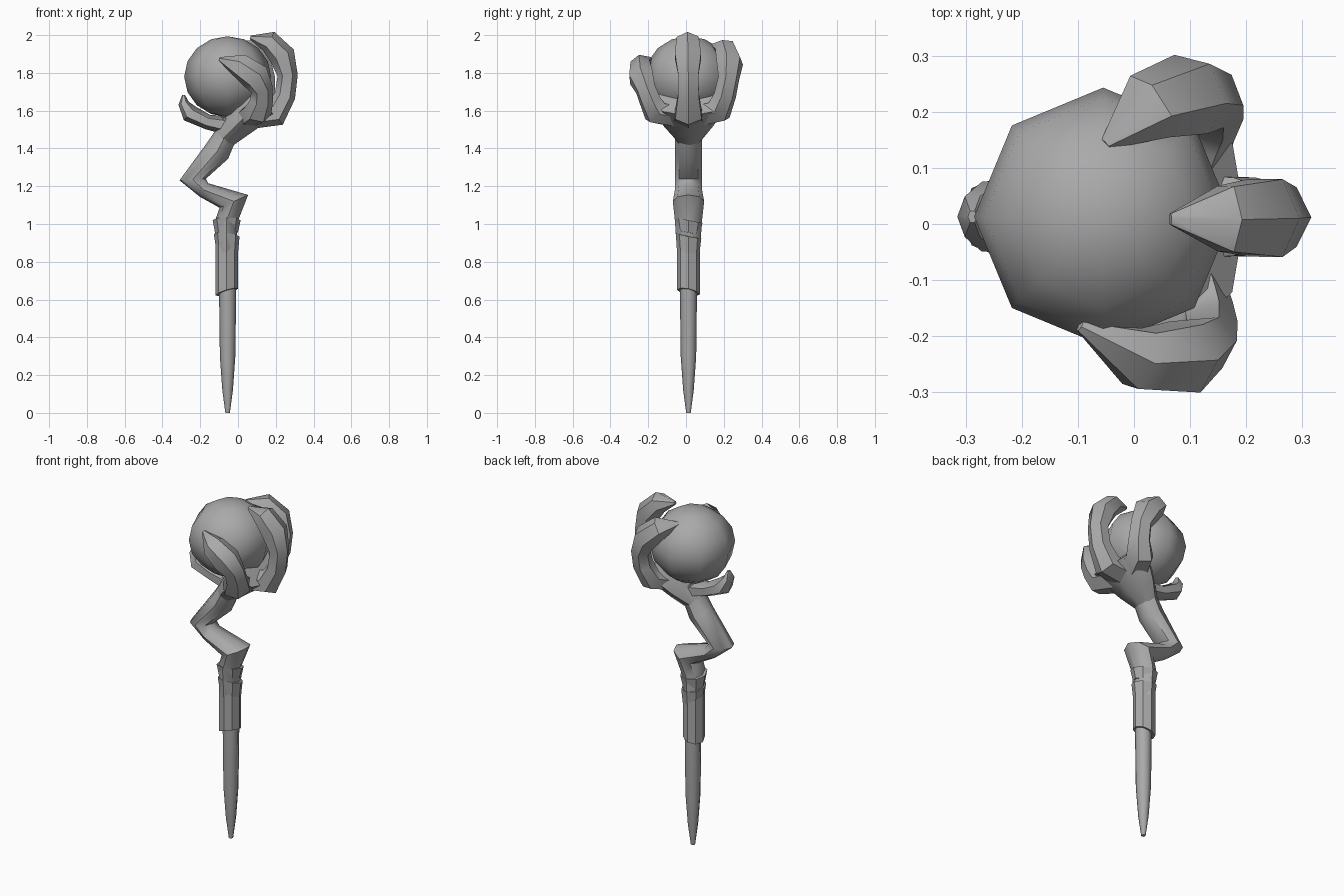
import bpy, bmesh, math
from mathutils import Vector

if "Cube" in bpy.data.objects:
    bpy.data.objects.remove(bpy.data.objects["Cube"])

GREY = (0.4, 0.4, 0.4, 1)
stone = bpy.data.materials.new("stone grey")
stone.use_nodes = True
stone.diffuse_color = GREY
stone.node_tree.nodes["Principled BSDF"].inputs["Base Color"].default_value = GREY

AXIS_Y = 0.013
ORB_CENTRE = Vector((-0.055, AXIS_Y, 1.78))


def finish(name, bm, sharp_angle):
    """Turn the bmesh into a shaded object with the shared material."""
    bmesh.ops.recalc_face_normals(bm, faces=bm.faces)
    mesh = bpy.data.meshes.new(name)
    bm.to_mesh(mesh)
    bm.free()
    mesh.materials.append(stone)
    part = bpy.data.objects.new(name, mesh)
    bpy.context.collection.objects.link(part)
    bpy.ops.object.select_all(action='DESELECT')
    part.select_set(True)
    bpy.context.view_layer.objects.active = part
    bpy.ops.object.shade_smooth_by_angle(angle=math.radians(sharp_angle))


def in_plane(x, z):
    """Point in the vertical plane through the staff axis."""
    return Vector((x, AXIS_Y, z))


def flat_side(point, tangent):
    """Side direction for parts that bend only in the staff plane."""
    return Vector((0, 1, 0))


def orb_side(point, tangent):
    """Side direction for parts that wrap around the orb."""
    return tangent.cross(point - ORB_CENTRE)


def tube(name, rings, sides, side_of):
    """Loft mitred rings (centre, depth radius, side radius) along a path."""
    bm = bmesh.new()
    centres = [ring[0] for ring in rings]
    loops = []
    for i, (centre, depth, width) in enumerate(rings):
        tangent = Vector()
        if i > 0:
            tangent += (centre - centres[i - 1]).normalized()
        if i < len(rings) - 1:
            tangent += (centres[i + 1] - centre).normalized()
        tangent.normalize()
        side = side_of(centre, tangent).normalized()
        outward = side.cross(tangent)
        loop = []
        for k in range(sides):
            turn = math.tau * k / sides
            offset = outward * depth * math.cos(turn) + side * width * math.sin(turn)
            loop.append(bm.verts.new(centre + offset))
        loops.append(loop)
    for lower, upper in zip(loops, loops[1:]):
        for k in range(sides):
            n = (k + 1) % sides
            bm.faces.new((lower[k], lower[n], upper[n], upper[k]))
    bm.faces.new(loops[0])
    bm.faces.new(loops[-1])
    finish(name, bm, 45)


def band(name, bottom, top, flare, bottom_tilt, top_tilt):
    """Eight-sided sleeve, wider at the top by flare, with slanted rims."""
    bm = bmesh.new()
    radius = 0.06
    bmesh.ops.create_cone(bm, cap_ends=True, segments=8, depth=1,
                          radius1=radius, radius2=radius + flare)
    for v in bm.verts:
        height, tilt = (top, top_tilt) if v.co.z > 0 else (bottom, bottom_tilt)
        v.co.z = height + tilt * v.co.x - v.co.y / 5
        v.co += in_plane(-radius, 0)
    finish(name, bm, 30)


def claw(name, heading, sway, lift, reach):
    """Claw rising from the palm over the orb, swaying sideways to its tip."""
    rings = [(in_plane(0.04, 1.56), 0.06, 0.09)]
    steps = 5
    for i in range(steps + 1):
        s = i / steps
        azimuth = math.radians(heading + sway * s ** 3)
        elevation = math.radians(lift * s - 38)
        distance = reach - 0.08 * s ** 4
        direction = Vector((math.cos(elevation) * math.cos(azimuth),
                            math.cos(elevation) * math.sin(azimuth),
                            math.sin(elevation)))
        # Thickness swells at the base and the knuckle, then ends in a point
        depth = 0.06 + 0.01 * math.cos(10 * s) if i < steps else 0.01
        rings.append((ORB_CENTRE + direction * distance, depth, depth * 1.15))
    tube(name, rings, 6, orb_side)


# Pointed shaft
shaft = [(0, 0.012), (0.12, 0.028), (0.3, 0.041), (0.7, 0.046)]
tube("shaft", [(in_plane(-0.055, z), r, r) for z, r in shaft], 8, flat_side)

# Crooked neck
neck = [(-0.06, 0.7, 0.05), (-0.06, 1.02, 0.058), (-0.022, 1.12, 0.083),
        (-0.18, 1.18, 0.042), (-0.24, 1.235, 0.07), (-0.11, 1.385, 0.07),
        (-0.065, 1.47, 0.06), (-0.03, 1.54, 0.07)]
tube("neck", [(in_plane(x, z), depth, max(depth, 0.072) if z > 1 else depth)
              for x, z, depth in neck], 8, flat_side)

# Grip and wrapped bands
band("grip", 0.64, 0.87, 0, 0.3, -0.4)
band("lower_band", 0.87, 0.94, 0.008, -0.4, -0.1)
band("upper_band", 0.95, 1.02, 0.014, 0.1, 0)

# Orb
bm = bmesh.new()
bmesh.ops.create_uvsphere(bm, u_segments=8, v_segments=8, radius=0.23)
for v in bm.verts:
    v.co.z *= 0.93
    v.co += ORB_CENTRE
finish("orb", bm, 60)

# Palm widening under the orb
palm = []
for i in range(4):
    u = i / 3
    palm.append((in_plane(u / 5 - 0.08, u / 5 + 1.45),
                 0.06 + u / 20, 0.07 + 0.12 * math.sin(u * math.pi / 2)))
tube("palm", palm, 8, flat_side)

# Three tall claws and a short thumb
claw("side_claw", 0, -2, 98, 0.32)
claw("front_claw", -48, -54, 63, 0.3)
claw("back_claw", 45, 43, 90, 0.29)
thumb = [(-0.05, 1.52, 0.05), (-0.16, 1.54, 0.04), (-0.255, 1.585, 0.048),
         (-0.288, 1.64, 0.028), (-0.288, 1.682, 0.008)]
tube("thumb_claw", [(in_plane(x, z), depth, depth * 1.5) for x, z, depth in thumb],
     6, orb_side)
